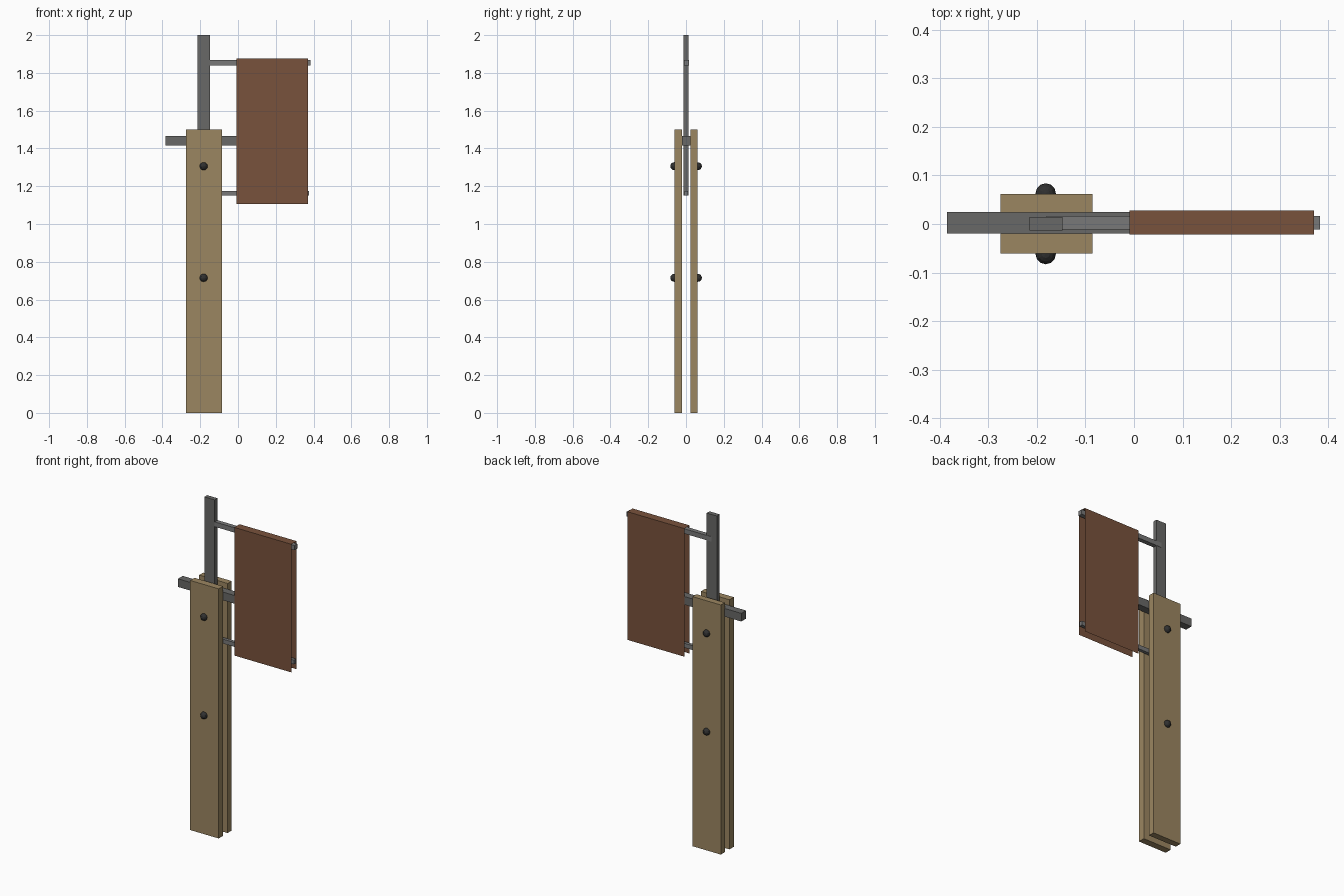
import bpy, bmesh
from mathutils import Matrix

if "Cube" in bpy.data.objects:
    bpy.data.objects.remove(bpy.data.objects["Cube"])


def material(name, rgb):
    m = bpy.data.materials.new(name)
    m.diffuse_color = (*rgb, 1)
    m.use_nodes = True
    m.node_tree.nodes["Principled BSDF"].inputs["Base Color"].default_value = m.diffuse_color
    return m


wood = material("wood", (0.33, 0.24, 0.12))
cloth = material("cloth", (0.19, 0.085, 0.045))
iron = material("iron", (0.14, 0.14, 0.135))
steel = material("steel", (0.19, 0.19, 0.19))
black = material("black_iron", (0.03, 0.03, 0.03))


def finish(name, bm, mat):
    me = bpy.data.meshes.new(name)
    bmesh.ops.recalc_face_normals(bm, faces=bm.faces)
    bm.to_mesh(me)
    bm.free()
    me.materials.append(mat)
    ob = bpy.data.objects.new(name, me)
    bpy.context.collection.objects.link(ob)
    return ob


def box(name, x, y, z, mat):
    bm = bmesh.new()
    bmesh.ops.create_cube(bm, size=1)
    for v in bm.verts:
        for i, (lo, hi) in enumerate((x, y, z)):
            v.co[i] = hi if v.co[i] > 0 else lo
    return finish(name, bm, mat)


# Two upright planks with a gap between them
box("front_plank", (-0.275, -0.086), (-0.061, -0.02), (0, 1.5), wood)
box("back_plank", (-0.275, -0.086), (0.024, 0.062), (0, 1.5), wood)

# Metal mast and crossbar held between the planks
box("mast", (-0.215, -0.147), (-0.013, 0.014), (1.15, 2.0), iron)
box("crossbar", (-0.385, 0.02), (-0.02, 0.025), (1.416, 1.465), iron)

# Rods carrying the hanging
box("upper_rod", (-0.18, 0.383), (-0.011, 0.016), (1.838, 1.867), steel)
box("lower_rod", (-0.18, 0.377), (-0.009, 0.011), (1.15, 1.176), steel)

# Cloth folded over the upper rod, open at the ends and bottom
bm = bmesh.new()
profile = [(-0.022, 1.105), (-0.022, 1.875), (0.028, 1.875), (0.028, 1.105)]
rows = [[bm.verts.new((x, y, z)) for y, z in profile] for x in (-0.009, 0.371)]
for i in range(3):
    bm.faces.new((rows[0][i], rows[1][i], rows[1][i + 1], rows[0][i + 1]))
finish("cloth_hanging", bm, cloth)

# Round bolt heads on both faces
for side, y in (("front", -0.062), ("back", 0.063)):
    for level, z in (("lower", 0.715), ("upper", 1.306)):
        bm = bmesh.new()
        bmesh.ops.create_uvsphere(bm, u_segments=12, v_segments=8, radius=0.021,
                                  matrix=Matrix.Translation((-0.182, y, z)))
        finish(f"{side}_{level}_bolt", bm, black)
